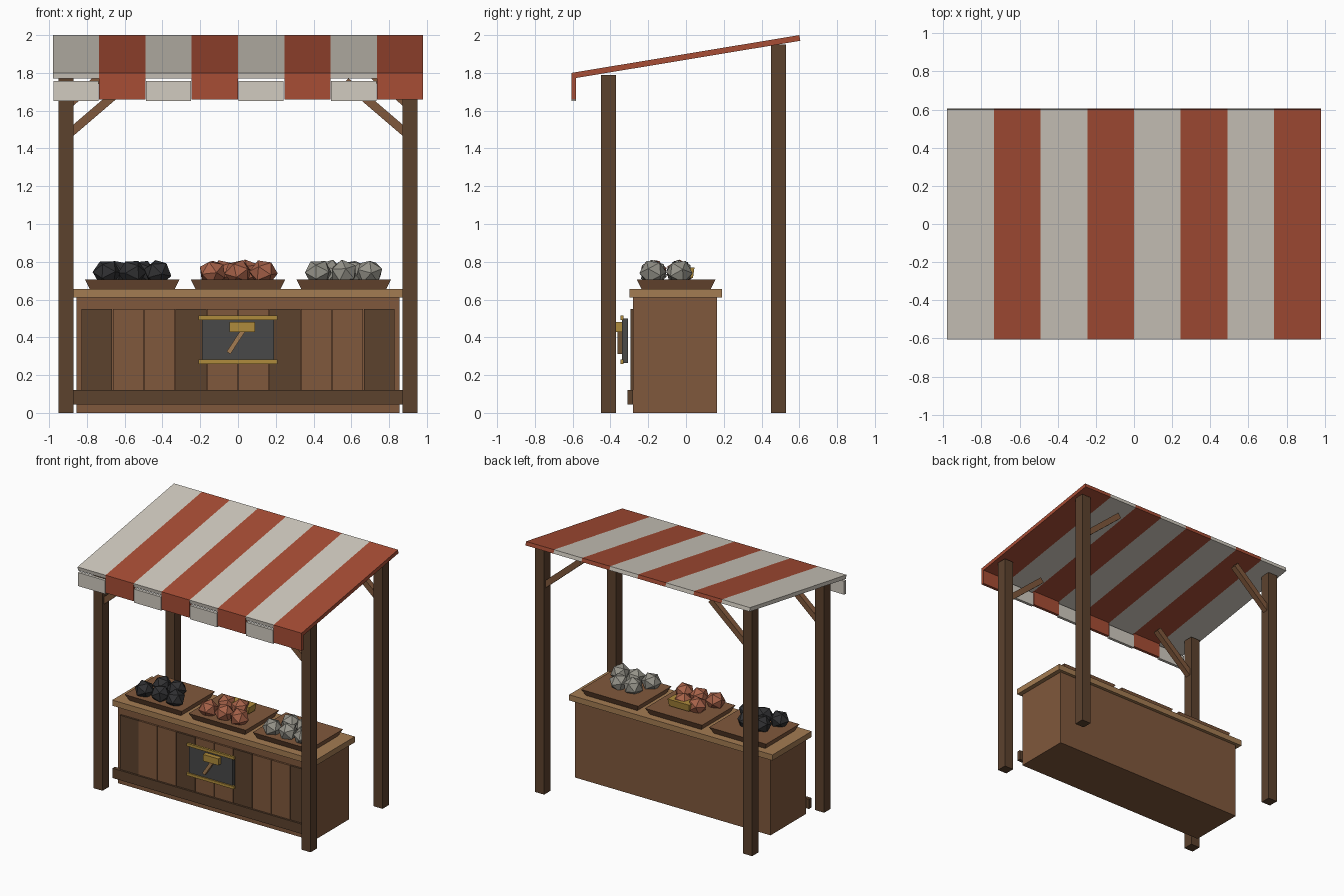
import bpy, bmesh, math, random
from mathutils import Vector, Matrix

random.seed(4)
if "Cube" in bpy.data.objects:
    bpy.data.objects.remove(bpy.data.objects["Cube"])


def material(name, r, g, b):
    m = bpy.data.materials.new(name)
    m.use_nodes = True
    m.diffuse_color = (r, g, b, 1)
    m.node_tree.nodes["Principled BSDF"].inputs["Base Color"].default_value = (r, g, b, 1)
    return m


CREAM = material("cream_cloth", 0.64, 0.60, 0.53)
RED = material("red_cloth", 0.39, 0.075, 0.036)
DARK = material("dark_wood", 0.107, 0.054, 0.027)
WOOD = material("brown_wood", 0.216, 0.098, 0.045)
LIGHT = material("light_wood", 0.37, 0.20, 0.085)
GOLD = material("gold", 0.43, 0.26, 0.045)
IRON = material("iron", 0.065, 0.065, 0.065)
COAL = material("coal", 0.03, 0.03, 0.032)
COPPER = material("copper_ore", 0.38, 0.12, 0.065)
STONE = material("grey_ore", 0.30, 0.29, 0.25)


def finish(name, bm, mat):
    bmesh.ops.recalc_face_normals(bm, faces=bm.faces)
    mesh = bpy.data.meshes.new(name)
    bm.to_mesh(mesh)
    bm.free()
    mesh.materials.append(mat)
    ob = bpy.data.objects.new(name, mesh)
    bpy.context.collection.objects.link(ob)
    return ob


def box(name, mat, x, y, z, taper=0.0, tilt=0.0):
    """Box from (min, max) ranges; taper pulls the bottom in, tilt turns about y."""
    lo, hi = Vector((x[0], y[0], z[0])), Vector((x[1], y[1], z[1]))
    mid, size = (lo + hi) / 2, hi - lo
    bm = bmesh.new()
    bmesh.ops.create_cube(bm, size=1)
    for v in bm.verts:
        bottom = v.co.z < 0
        v.co = Vector(v.co * size)
        if bottom:
            v.co.x -= math.copysign(taper, v.co.x)
            v.co.y -= math.copysign(taper, v.co.y)
    bm.transform(Matrix.Translation(mid) @ Matrix.Rotation(tilt, 4, "Y"))
    return finish(name, bm, mat)


def beam(name, mat, start, end, width, y):
    """Square bar between two (x, z) points in an upright plane."""
    dx, dz = end[0] - start[0], end[1] - start[1]
    cx, cz = (start[0] + end[0]) / 2, (start[1] + end[1]) / 2
    half = math.hypot(dx, dz) / 2
    return box(name, mat, (cx - half, cx + half), (y - width / 2, y + width / 2),
               (cz - width / 2, cz + width / 2), tilt=-math.atan2(dz, dx))


def extrude_profile(name, mat, profile, x0, x1):
    """Sweep a (y, z) outline along x."""
    bm = bmesh.new()
    face = bm.faces.new([bm.verts.new((x0, y, z)) for y, z in profile])
    out = bmesh.ops.extrude_face_region(bm, geom=[face])
    verts = [g for g in out["geom"] if isinstance(g, bmesh.types.BMVert)]
    bmesh.ops.translate(bm, verts=verts, vec=(x1 - x0, 0, 0))
    return finish(name, bm, mat)


# Posts and their diagonal braces
for side, s in (("left", 1), ("right", -1)):
    for end, y, top, lift in (("front", -0.41, 1.79, 0), ("back", 0.49, 1.95, 0.16)):
        xs = sorted((s * 0.87, s * 0.95))
        box(f"{end}_{side}_post", DARK, xs, (y - 0.04, y + 0.04), (0, top))
        beam(f"{end}_{side}_brace", WOOD, (s * 0.885, 1.485 + lift),
             (s * 0.57, 1.755 + lift), 0.045, y)

# Counter
box("counter_body", WOOD, (-0.855, 0.855), (-0.28, 0.165), (0, 0.61))
box("counter_top", LIGHT, (-0.89, 0.89), (-0.30, 0.19), (0.61, 0.655))
box("base_rail", DARK, (-0.88, 0.88), (-0.31, -0.28), (0.045, 0.122))
PLANK = 0.166
for i in range(10):
    x = (i - 5) * PLANK
    box(f"front_plank_{i + 1}", WOOD if i % 3 else DARK, (x + 0.002, x + PLANK - 0.002),
        (-0.295, -0.28), (0.12, 0.55))

# Hanging sign with a hammer emblem
box("sign_plate", IRON, (-0.19, 0.19), (-0.338, -0.307), (0.265, 0.5))
for name, z in (("lower", 0.26), ("upper", 0.493)):
    box(f"sign_{name}_trim", GOLD, (-0.208, 0.208), (-0.348, -0.33), (z, z + 0.022))
box("hammer_head", GOLD, (-0.045, 0.09), (-0.375, -0.335), (0.428, 0.48))
beam("hammer_handle", LIGHT, (-0.05, 0.318), (0.03, 0.44), 0.024, -0.35)

# Striped awning with a hanging valance
STRIPE = 0.245
for i in range(8):
    x0 = (i - 4) * STRIPE
    x1 = x0 + STRIPE
    mat = RED if i % 2 else CREAM
    extrude_profile(f"awning_stripe_{i + 1}", mat,
                    [(-0.605, 1.8), (0.6, 2.0), (0.605, 1.97), (-0.6, 1.77)], x0, x1)
    if i % 2:
        box(f"valance_{i + 1}", mat, (x0, x1), (-0.605, -0.582), (1.66, 1.8))
    else:
        box(f"valance_{i + 1}", mat, (x0 + 0.003, x1 - 0.003), (-0.605, -0.582), (1.65, 1.757))

# Trays of ore: three lumps in front, two behind
LUMPS = ((-0.135, -0.175), (0, -0.17), (0.135, -0.175), (-0.075, -0.035), (0.05, -0.035))
for name, x, mat in (("coal", -0.56, COAL), ("copper", 0, COPPER), ("grey", 0.56, STONE)):
    box(f"{name}_tray", WOOD, (x - 0.25, x + 0.25), (-0.26, 0.155), (0.655, 0.705), taper=0.025)
    for n, (dx, y) in enumerate(LUMPS):
        bm = bmesh.new()
        bmesh.ops.create_icosphere(bm, subdivisions=1, radius=0.076)
        turn = [Matrix.Rotation(random.uniform(0, math.tau), 4, axis) for axis in "XYZ"]
        bm.transform(Matrix.Translation((x + dx, y, 0.743)) @ Matrix.Diagonal((1, 0.95, 0.92, 1))
                     @ turn[0] @ turn[1] @ turn[2])
        finish(f"{name}_lump_{n + 1}", bm, mat)

# Gold bar tucked among the copper lumps
box("gold_bar", GOLD, (-0.06, 0.13), (-0.05, 0.045), (0.715, 0.77), taper=-0.008)
